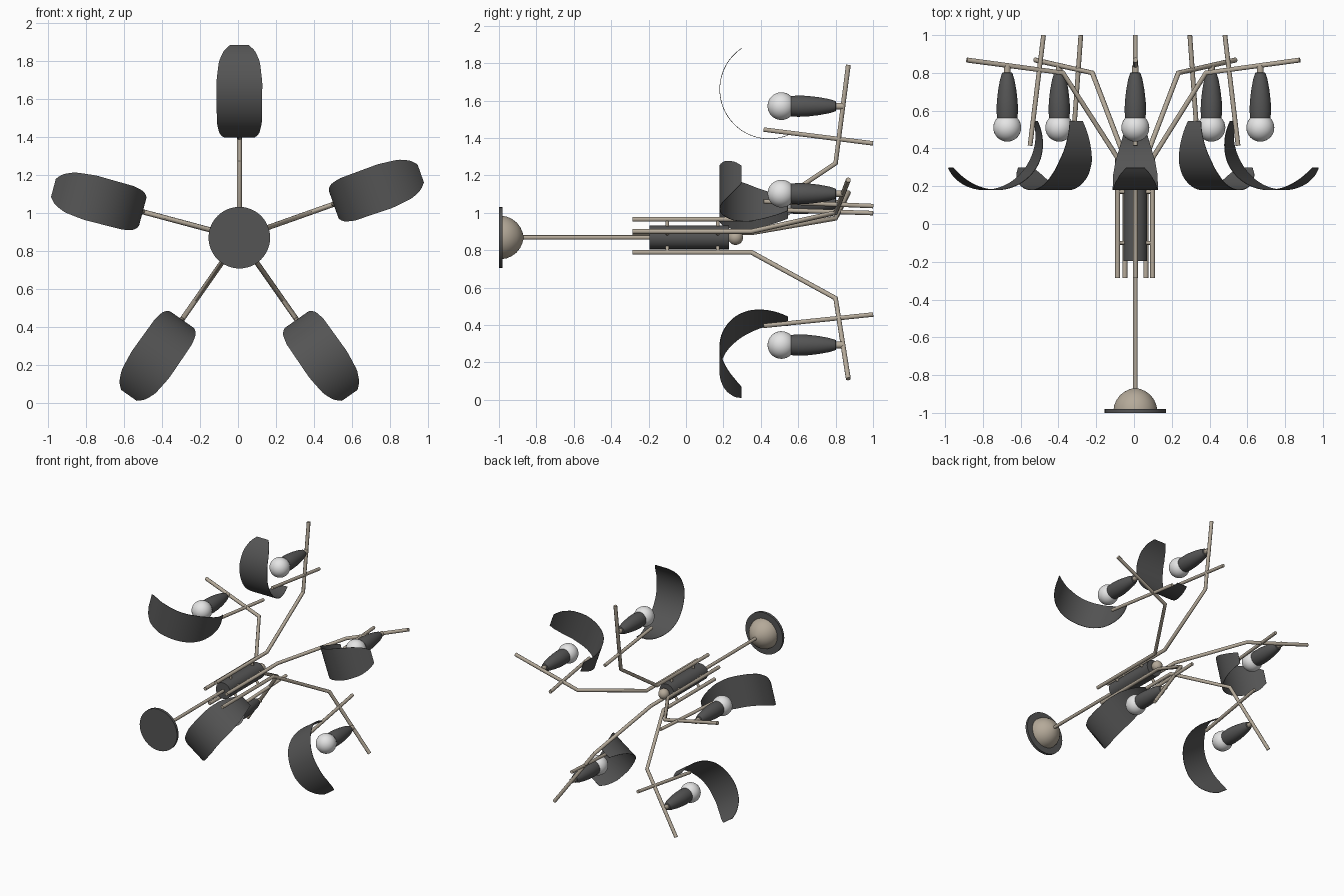
import bpy, bmesh, math
from mathutils import Vector

if "Cube" in bpy.data.objects:
    bpy.data.objects.remove(bpy.data.objects["Cube"])

CX, CZ = 0.007, 0.868          # main axis runs along y
ARM_ANGLES = [90, 19.5, -55, 235, 165]


def material(name, col):
    m = bpy.data.materials.new(name)
    m.diffuse_color = (*col, 1)
    m.use_nodes = True
    m.node_tree.nodes["Principled BSDF"].inputs["Base Color"].default_value = m.diffuse_color
    return m


DARK = material("dark_grey", (0.09, 0.09, 0.09))
METAL = material("warm_metal", (0.46, 0.40, 0.32))
GLASS = material("bulb_white", (0.78, 0.78, 0.78))


def polar(angle, r, t, y):
    """Radial / tangential / axial coordinates of an arm to world."""
    a = math.radians(angle)
    return Vector((CX + r * math.cos(a) - t * math.sin(a), y,
                   CZ + r * math.sin(a) + t * math.cos(a)))


def finish(ob, mat, angle=40):
    ob.data.materials.clear()
    ob.data.materials.append(mat)
    bpy.ops.object.select_all(action='DESELECT')
    ob.select_set(True)
    bpy.context.view_layer.objects.active = ob
    bpy.ops.object.shade_smooth_by_angle(angle=math.radians(angle))
    return ob


def from_bmesh(name, bm, mat):
    bmesh.ops.recalc_face_normals(bm, faces=bm.faces)
    me = bpy.data.meshes.new(name)
    bm.to_mesh(me)
    bm.free()
    ob = bpy.data.objects.new(name, me)
    bpy.context.collection.objects.link(ob)
    return finish(ob, mat)


def lathe(name, profile, centre, mat, n=32):
    """Revolve (radius, y) points about a y-parallel axis; ends are capped."""
    bm = bmesh.new()
    rings = []
    for r, y in profile:
        rings.append([bm.verts.new((centre.x + r * math.cos(2 * math.pi * i / n), y,
                                    centre.z + r * math.sin(2 * math.pi * i / n)))
                      for i in range(n)])
    for a, b in zip(rings, rings[1:]):
        for i in range(n):
            j = (i + 1) % n
            bm.faces.new((a[i], a[j], b[j], b[i]))
    bm.faces.new(rings[0])
    bm.faces.new(rings[-1])
    return from_bmesh(name, bm, mat)


def ball(name, centre, r, mat):
    bm = bmesh.new()
    bmesh.ops.create_uvsphere(bm, u_segments=32, v_segments=16, radius=r)
    bmesh.ops.translate(bm, verts=bm.verts, vec=centre)
    return from_bmesh(name, bm, mat)


def tube(name, points, r, mat):
    cu = bpy.data.curves.new(name, 'CURVE')
    cu.dimensions = '3D'
    cu.bevel_depth = r
    cu.bevel_resolution = 3
    cu.use_fill_caps = True
    sp = cu.splines.new('POLY')
    sp.points.add(len(points) - 1)
    for p, co in zip(sp.points, points):
        p.co = (*co, 1)
    ob = bpy.data.objects.new(name, cu)
    bpy.context.collection.objects.link(ob)
    bpy.ops.object.select_all(action='DESELECT')
    ob.select_set(True)
    bpy.context.view_layer.objects.active = ob
    bpy.ops.object.convert(target='MESH')
    return finish(bpy.context.view_layer.objects.active, mat)


# shade outline: (arc angle, half width)
WIDTHS = [(-112, 0.042), (-80, 0.085), (-65, 0.105), (-45, 0.118),
          (5, 0.121), (30, 0.108), (46, 0.082), (56, 0.05)]


def half_width(phi):
    for (p0, w0), (p1, w1) in zip(WIDTHS, WIDTHS[1:]):
        if phi <= p1:
            return w0 + (w1 - w0) * (phi - p0) / (p1 - p0)
    return WIDTHS[-1][1]


def shade(name, angle):
    bm = bmesh.new()
    rows, n = [], 42
    for k in range(n + 1):
        phi = -112 + 168 * k / n
        w, p = half_width(phi), math.radians(phi)
        row = []
        for rad in (0.263, 0.266):       # inner and outer skin
            r, y = 0.792 + rad * math.sin(p), 0.445 - rad * math.cos(p)
            row += [bm.verts.new(polar(angle, r, s * w, y)) for s in (-1, 1)]
        rows.append([row[0], row[1], row[3], row[2]])
    for a, b in zip(rows, rows[1:]):
        for i in range(4):
            j = (i + 1) % 4
            bm.faces.new((a[i], a[j], b[j], b[i]))
    bm.faces.new(rows[0])
    bm.faces.new(rows[-1])
    return from_bmesh(name, bm, DARK)


# central column: mounting plate, dome, stem, hub and end ball
axis = Vector((CX, 0, CZ))
lathe("mounting_plate", [(0.162, -1.0), (0.162, -0.98)], axis, DARK, 48)
lathe("canopy_dome", [(0.115, -0.981), (0.112, -0.96), (0.1, -0.932), (0.08, -0.905),
                      (0.055, -0.886), (0.03, -0.875), (0.013, -0.87)], axis, METAL, 48)
lathe("stem", [(0.012, -0.89), (0.012, -0.19)], axis, METAL, 16)
lathe("hub", [(0.063, -0.195), (0.063, 0.23)], axis, DARK, 48)
ball("end_ball", Vector((CX, 0.265, CZ)), 0.04, METAL)

# five identical arms
for n, ang in enumerate(ARM_ANGLES, 1):
    at = lambda r, y: polar(ang, r, 0, y)
    tube(f"arm_{n}", [at(0.097, -0.285), at(0.097, 0.35), at(0.397, 0.80), at(0.923, 0.868)],
         0.0135, METAL)
    tube(f"shade_bar_{n}", [at(0.577, 0.415), at(0.503, 1.0)], 0.0125, METAL)
    for k, y in enumerate((-0.1, 0.17), 1):
        tube(f"hub_pin_{n}_{k}", [at(0.055, y), at(0.095, y)], 0.01, METAL)
    c = at(0.702, 0)
    ball(f"bulb_{n}", at(0.702, 0.51), 0.074, GLASS)
    lathe(f"socket_{n}", [(0.054, 0.562), (0.057, 0.60), (0.055, 0.65), (0.048, 0.71),
                          (0.038, 0.765), (0.027, 0.80), (0.022, 0.803)], c, DARK)
    lathe(f"socket_neck_{n}", [(0.018, 0.80), (0.018, 0.84)], c, METAL, 16)
    shade(f"shade_{n}", ang)
